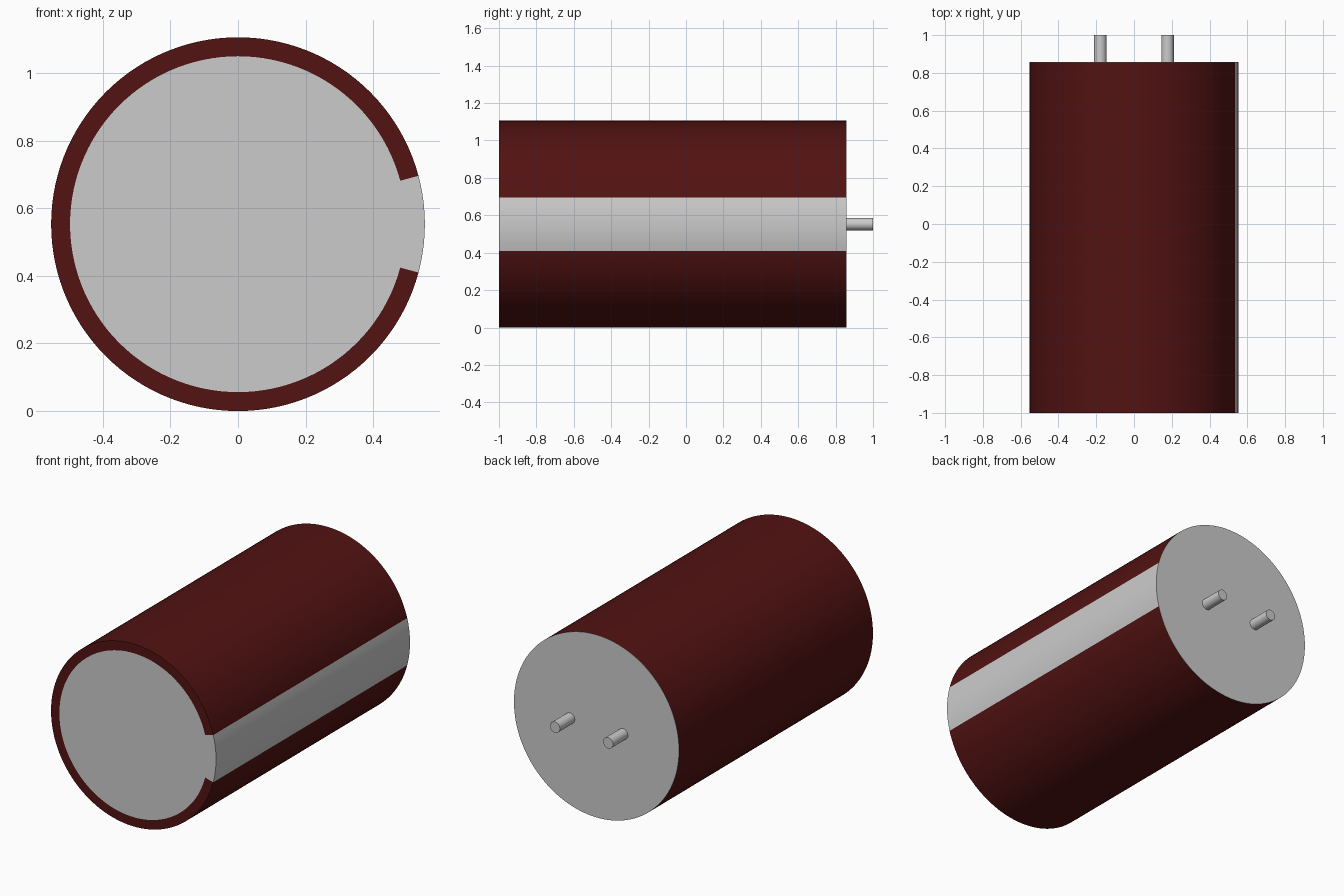
import bpy, bmesh
from math import sin, cos, radians

if "Cube" in bpy.data.objects:
    bpy.data.objects.remove(bpy.data.objects["Cube"])

R, RI = 0.553, 0.497          # sleeve outer and inner radius
FRONT, BACK, TIP = -1.0, 0.857, 1.0
GAP = 15                      # half angle of the stripe, in degrees
STEP = 3                      # degrees per side


def arc(r, a, b, step=STEP, cx=0.0):
    n = round(abs(b - a) / step)
    return [(cx + r * cos(radians(a + (b - a) * i / n)),
             R + r * sin(radians(a + (b - a) * i / n))) for i in range(n + 1)]


def prism(name, profile, y0, y1, mat=None):
    """Extrude an (x, z) outline along y."""
    bm = bmesh.new()
    face = bm.faces.new([bm.verts.new((x, y0, z)) for x, z in profile])
    new = bmesh.ops.extrude_face_region(bm, geom=[face])["geom"]
    bmesh.ops.translate(bm, vec=(0, y1 - y0, 0),
                        verts=[v for v in new if isinstance(v, bmesh.types.BMVert)])
    bmesh.ops.recalc_face_normals(bm, faces=bm.faces)
    me = bpy.data.meshes.new(name)
    bm.to_mesh(me)
    bm.free()
    ob = bpy.data.objects.new(name, me)
    bpy.context.collection.objects.link(ob)
    if mat:
        me.materials.append(mat)
    bpy.ops.object.select_all(action='DESELECT')
    ob.select_set(True)
    bpy.context.view_layer.objects.active = ob
    bpy.ops.object.shade_smooth_by_angle(angle=radians(30))
    return ob


red = bpy.data.materials.new("dark_red")
red.diffuse_color = (0.086, 0.006, 0.006, 1)
red.use_nodes = True
red.node_tree.nodes["Principled BSDF"].inputs["Base Color"].default_value = red.diffuse_color

SEAM = BACK - 0.001

# Grey can: inner disc with a raised key that forms the side stripe
prism("can", arc(RI, GAP, 360 - GAP) + arc(R, -GAP, GAP), FRONT, SEAM)

# Red C-shaped sleeve around the can
prism("sleeve", arc(R, GAP, 360 - GAP) + arc(RI, 360 - GAP, GAP), FRONT, SEAM, red)

# Grey disc closing the whole back end
prism("back_cap", arc(R, 0, 360)[:-1], SEAM, BACK)

# Two terminal pins
for side, x in (("left", -0.178), ("right", 0.178)):
    prism(side + "_pin", arc(0.033, 0, 360, 15, x)[:-1], BACK - 0.02, TIP)
